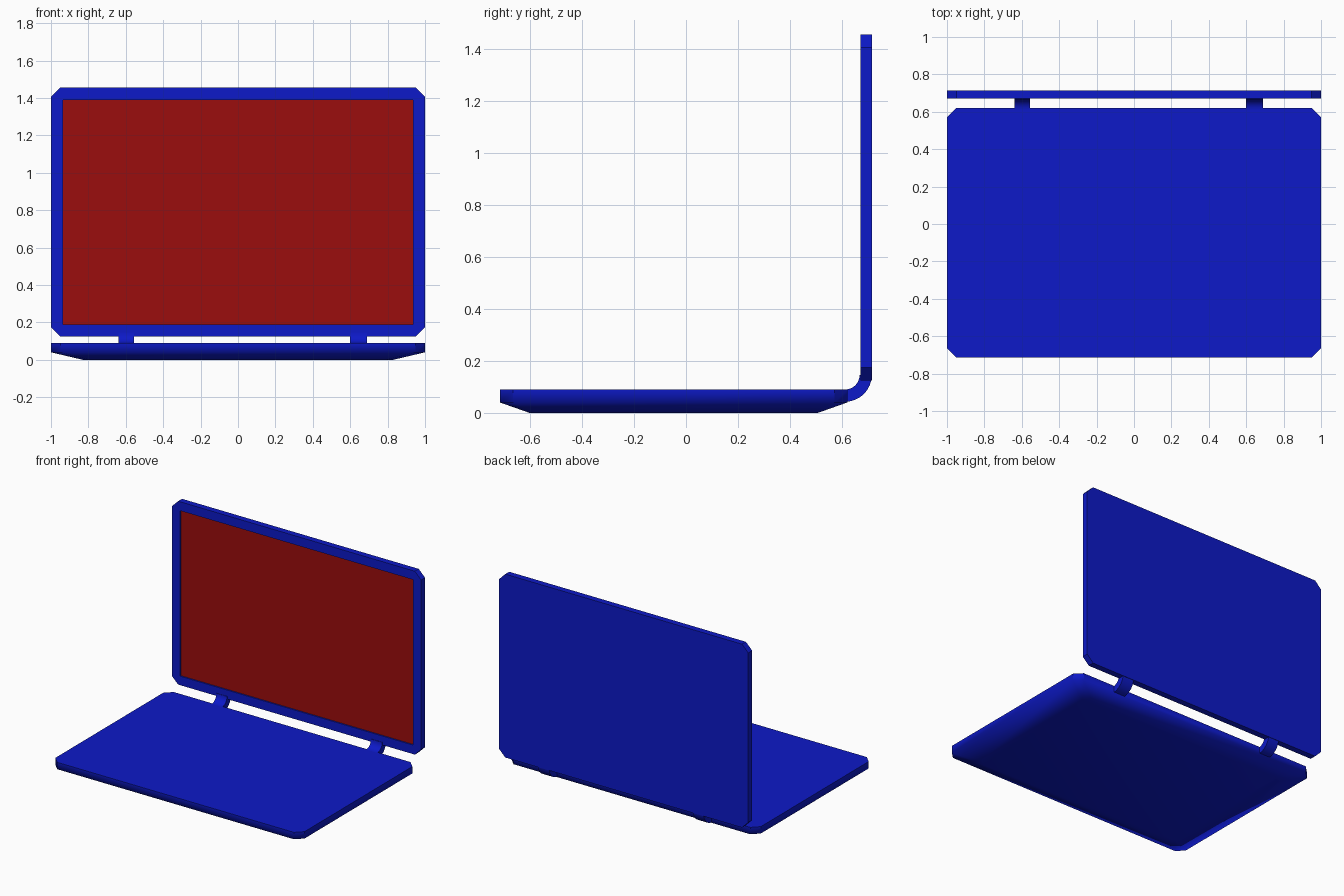
import bpy, bmesh, math
from mathutils import Vector

if "Cube" in bpy.data.objects:
    bpy.data.objects.remove(bpy.data.objects["Cube"])


def material(name, rgb):
    m = bpy.data.materials.new(name)
    m.diffuse_color = (*rgb, 1)
    m.use_nodes = True
    m.node_tree.nodes["Principled BSDF"].inputs["Base Color"].default_value = m.diffuse_color
    return m


BLUE = material("blue_shell", (0.004, 0.01, 0.58))
RED = material("red_display", (0.33, 0.004, 0.004))


def octagon(x, a0, a1, c=0.05):
    """Rectangle -x..x by a0..a1 with clipped corners."""
    return [(x - c, a0), (x, a0 + c), (x, a1 - c), (x - c, a1),
            (c - x, a1), (-x, a1 - c), (-x, a0 + c), (c - x, a0)]


def loft(name, rings, mat):
    """Closed solid through equal-length rings of points."""
    bm = bmesh.new()
    vs = [[bm.verts.new(p) for p in ring] for ring in rings]
    n = len(vs[0])
    for a, b in zip(vs, vs[1:]):
        for i in range(n):
            j = (i + 1) % n
            bm.faces.new((a[i], a[j], b[j], b[i]))
    bm.faces.new(vs[0][::-1])
    bm.faces.new(vs[-1])
    bmesh.ops.recalc_face_normals(bm, faces=bm.faces)
    me = bpy.data.meshes.new(name)
    bm.to_mesh(me)
    bm.free()
    me.materials.append(mat)
    ob = bpy.data.objects.new(name, me)
    bpy.context.collection.objects.link(ob)
    return ob


def box(name, lo, hi, mat):
    ring = [(lo[0], lo[1]), (hi[0], lo[1]), (hi[0], hi[1]), (lo[0], hi[1])]
    return loft(name, [[(x, y, z) for x, y in ring] for z in (lo[2], hi[2])], mat)


# Keyboard base: clipped slab whose underside tapers to a smaller footprint
Y0, Y1, TAPER = -0.715, 0.62, 0.83
mid = (Y0 + Y1) / 2
outline = octagon(1.0, Y0, Y1)
base = loft("base", [
    [(x * TAPER, mid + (y - mid) * TAPER, 0) for x, y in outline],
    [(x, y, 0.04) for x, y in outline],
    [(x, y, 0.09) for x, y in outline]], BLUE)
# Soft underside, crisp top rim and wall corners
bm = bmesh.new()
bm.from_mesh(base.data)
for f in bm.faces:
    f.smooth = True
for e in bm.edges:
    e.smooth = not max(v.co.z for v in e.verts) > 0.08
bm.to_mesh(base.data)
bm.free()

# Lid with a rectangular display recess
lid = loft("lid", [[(x, y, z) for x, z in octagon(1.0, 0.125, 1.455)]
                   for y in (0.67, 0.715)], BLUE)
cutter = box("recess_cutter", (-0.935, 0.60, 0.19), (0.935, 0.69, 1.39), BLUE)
cutter.hide_render = True
cutter.hide_viewport = True
cutter.display_type = 'WIRE'
mod = lid.modifiers.new("recess", 'BOOLEAN')
mod.operation = 'DIFFERENCE'
mod.solver = 'EXACT'
mod.object = cutter

# Display panel sitting in the recess
box("display", (-0.935, 0.68, 0.19), (0.935, 0.695, 1.39), RED)

# Curved hinge arms: quarter-ring swept from the base up to the lid
STEPS = 8
for name, x0, x1 in (("hinge_left", -0.64, -0.555), ("hinge_right", 0.60, 0.69)):
    rings = []
    for i in range(STEPS + 1):
        a = -math.pi / 2 + (math.pi / 2) * i / STEPS
        d = Vector((0, math.cos(a), math.sin(a)))
        c = Vector((0, 0.612, 0.145))
        rings.append([c + d * r + Vector((x, 0, 0))
                      for r, x in ((0.055, x0), (0.055, x1), (0.102, x1), (0.102, x0))])
    hinge = loft(name, rings, BLUE)
    bpy.ops.object.select_all(action='DESELECT')
    hinge.select_set(True)
    bpy.context.view_layer.objects.active = hinge
    bpy.ops.object.shade_smooth_by_angle(angle=math.radians(35))
